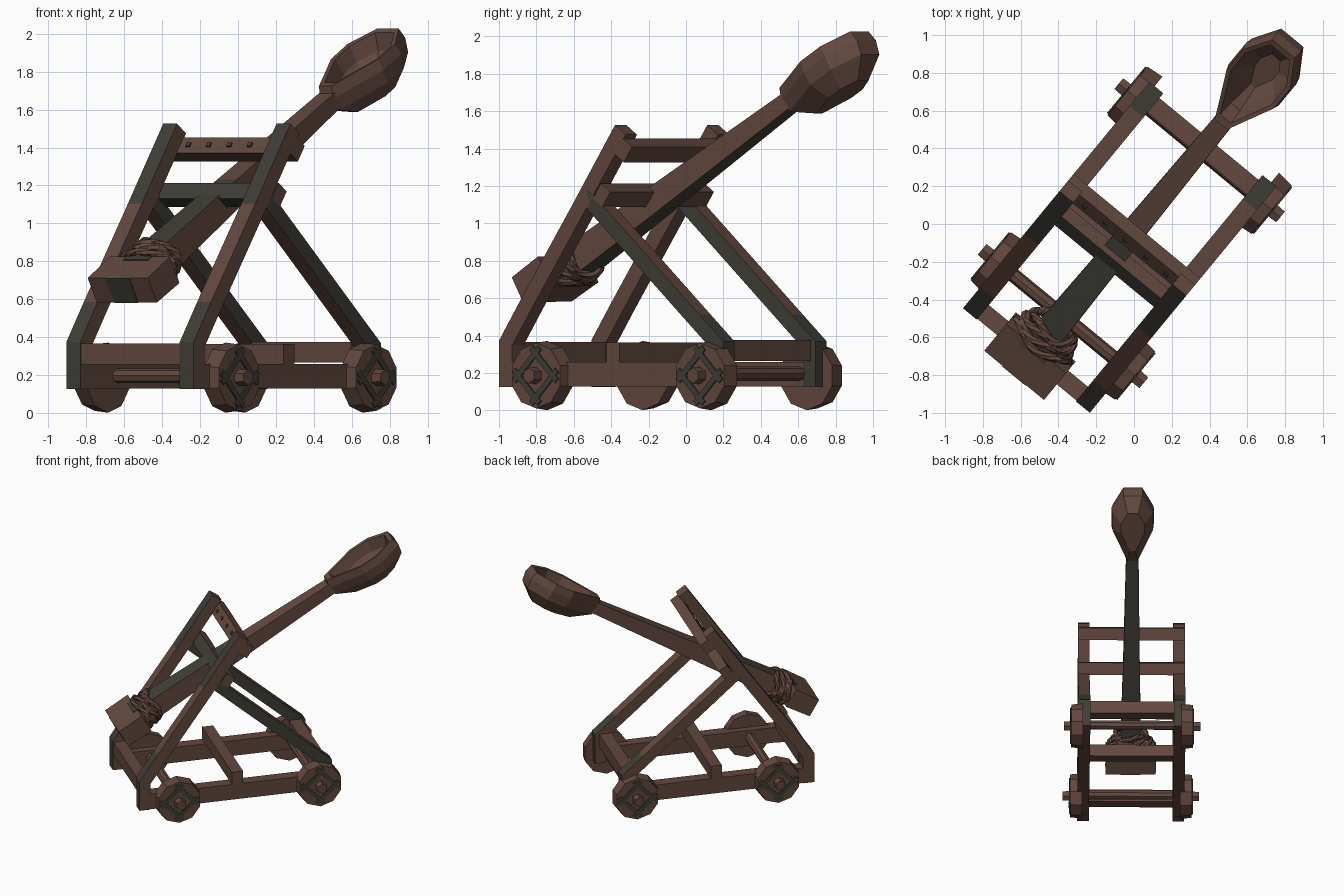
import bpy, bmesh
from math import sin, cos, pi, radians
from mathutils import Matrix, Vector

if "Cube" in bpy.data.objects:
    bpy.data.objects.remove(bpy.data.objects["Cube"])

# The machine is built along local x, then turned to its diagonal heading
PLACE = Matrix.Rotation(radians(50.5), 4, 'Z') @ Matrix.Translation((0, -0.02, 0))


def material(name, rgb):
    m = bpy.data.materials.new(name)
    m.use_nodes = True
    m.diffuse_color = (*rgb, 1)
    bsdf = m.node_tree.nodes["Principled BSDF"]
    bsdf.inputs["Base Color"].default_value = (*rgb, 1)
    bsdf.inputs["Roughness"].default_value = 0.9
    return m


MATS = [material("brown wood", (0.125, 0.065, 0.05)),
        material("dark olive wood", (0.05, 0.048, 0.037))]


def finish(name, bm, rule=None):
    """rule(centre, normal) is true where a face is dark."""
    bmesh.ops.recalc_face_normals(bm, faces=bm.faces)
    bm.normal_update()
    for f in bm.faces:
        f.material_index = int(bool(rule and rule(f.calc_center_median(), f.normal)))
    bm.transform(PLACE)
    me = bpy.data.meshes.new(name)
    bm.to_mesh(me)
    bm.free()
    for m in MATS:
        me.materials.append(m)
    ob = bpy.data.objects.new(name, me)
    bpy.context.collection.objects.link(ob)
    return ob


def loft(name, rings, rule=None):
    bm = bmesh.new()
    loops = [[bm.verts.new(p) for p in ring] for ring in rings]
    n = len(loops[0])
    for a, b in zip(loops, loops[1:]):
        for i in range(n):
            j = (i + 1) % n
            bm.faces.new((a[i], a[j], b[j], b[i]))
    bm.faces.new(loops[0])
    bm.faces.new(loops[-1])
    return finish(name, bm, rule)


def beam(name, path, depth, y0, y1, rule=None):
    """Square timber following an (x, z) path, with mitred bends."""
    pts = [Vector(p) for p in path]
    rings = []
    for i, p in enumerate(pts):
        d0 = (p - pts[i - 1]).normalized() if i else None
        d1 = (pts[i + 1] - p).normalized() if i + 1 < len(pts) else d0
        d0 = d0 or d1
        t = (d0 + d1).normalized()
        off = Vector((-t.y, t.x)) * depth / 2 / t.dot(d1)
        a, b = p + off, p - off
        rings.append([(a.x, y0, a.y), (a.x, y1, a.y), (b.x, y1, b.y), (b.x, y0, b.y)])
    return loft(name, rings, rule)


def cylinder(name, x, z, y0, y1, r0, r1, sides, rule=None):
    rings = [[(x + r * sin(2 * pi * i / sides), y, z - r * cos(2 * pi * i / sides))
              for i in range(sides)] for y, r in ((y0, r0), (y1, r1))]
    return loft(name, rings, rule)


IN, OUT = 0.34, 0.435      # inner and outer faces of the side frames


def post_dark(c, n):
    return n.x < -0.3 and (c.z < 0.56 or c.z > 1.08)


def brace_dark(c, n):
    return n.y < -0.9 or (n.x > 0.3 and c.z < 0.55)


# Side frames
for side, tag in ((1, "left"), (-1, "right")):
    y0, y1 = sorted((side * IN, side * OUT))
    beam(tag + "_rail", [(-0.84, 0.193), (0.56, 0.193)], 0.13, y0, y1)
    beam(tag + "_post", [(-0.875, 0.125), (-0.875, 0.36), (-0.738, 0.56),
                         (-0.371, 1.08), (-0.08, 1.5)], 0.09, y0, y1, post_dark)
    beam(tag + "_brace", [(0.59, 0.125), (0.59, 0.35), (0.44, 0.48), (-0.33, 1.15)],
         0.085, y0, y1, brace_dark)

# Cross beams resting on the rails
beam("front_cross_beam", [(-0.915, 0.31), (-0.82, 0.31)], 0.11, -IN, IN)
beam("middle_cross_beam", [(-0.175, 0.31), (-0.085, 0.31)], 0.105, -OUT, OUT)
beam("back_cross_beam", [(0.5, 0.32), (0.6, 0.32)], 0.11, -IN, IN)

# Bars behind the leaning posts
UP = Vector((0.57, 0.82)).normalized()
for name, centre, dark in (("lower_stop_bar", (-0.21, 1.15), True),
                           ("upper_stop_bar", (-0.06, 1.39), False)):
    c = Vector(centre)
    beam(name, [c - UP * 0.05, c + UP * 0.05], 0.08, -OUT, OUT,
         lambda p, n, d=dark: d and n.x < -0.5)

# Studs along the upper bar
face = Vector((-0.06, 1.39)) + Vector((-UP.y, UP.x)) * 0.041
for i in range(5):
    y = (i - 2) * 0.14
    beam(f"stud_{i + 1}", [face - UP * 0.012, face + UP * 0.012], 0.016,
         y - 0.014, y + 0.014, lambda p, n: True)

# Axles, wheels and hubs
AXLE_Z = 0.186
for x, end in ((-0.615, "front"), (0.522, "back")):
    cylinder(end + "_axle", x, AXLE_Z + 0.01, -0.42, 0.42, 0.038, 0.038, 8)
    for side, tag in ((1, "left"), (-1, "right")):
        label = f"{end}_{tag}"
        cylinder(label + "_wheel", x, AXLE_Z, side * 0.4, side * 0.495, 0.185, 0.175, 10)
        cylinder(label + "_hub", x, AXLE_Z, side * 0.49, side * 0.555, 0.045, 0.042, 6)
        # Diamond of four crossing slats
        y0, y1 = sorted((side * 0.49, side * 0.504))
        for k in range(4):
            a = pi / 4 + k * pi / 2
            out, along = Vector((cos(a), sin(a))), Vector((-sin(a), cos(a)))
            mid = Vector((x, AXLE_Z)) + out * 0.085
            beam(f"{label}_slat_{k + 1}", [mid - along * 0.125, mid + along * 0.125],
                 0.032, y0, y1, lambda p, n: True)

# Throwing arm: t runs along the arm, n across its top
SLOPE = radians(30.2)
NECK = Vector((0.74, 0, 1.65))
ALONG = Vector((cos(SLOPE), 0, sin(SLOPE)))
ACROSS = Vector((-sin(SLOPE), 0, cos(SLOPE)))


def on_arm(t, y, n):
    return NECK + ALONG * t + ACROSS * n + Vector((0, y, 0))


def arm_ring(t, w, h):
    return [on_arm(t, y * w, n * h) for y, n in ((-1, 1), (1, 1), (1, -1), (-1, -1))]


def arm_dark(c, n):
    up = n.dot(ACROSS)
    return up < -0.9 or (up > 0.9 and c.x < -0.2)


loft("throwing_arm", [arm_ring(-1.82, 0.085, 0.085), arm_ring(-0.95, 0.067, 0.068),
                      arm_ring(0.06, 0.05, 0.045)], arm_dark)

# Scoop: one outline stacked into an outer shell and an inner hollow
half = [(-0.02, 0.045), (0.1, 0.095), (0.28, 0.172), (0.45, 0.172), (0.62, 0.08)]
outline = half + [(t, -y) for t, y in reversed(half)]
levels = [(-0.155, 0.55), (-0.06, 0.95), (0.02, 1.0), (0.085, 0.94),
          (0.08, 0.82), (-0.01, 0.7), (-0.08, 0.35)]
loft("scoop", [[on_arm(0.34 + (t - 0.34) * s, y * s, n) for t, y in outline]
               for n, s in levels])

# Counterweight with a dark plate on its end
loft("counterweight", [arm_ring(-1.995, 0.205, 0.075), arm_ring(-1.78, 0.205, 0.08)])
loft("counterweight_plate", [arm_ring(-2.0, 0.08, 0.074), arm_ring(-1.99, 0.08, 0.074)],
     lambda c, n: True)

# Rope loops lashed around the arm
for k in range(4):
    rings = []
    steps = 28
    for i in range(steps + 1):
        a = 2 * pi * i / steps
        t = -1.76 + 0.035 * k + 0.018 * sin(3 * a + k * 1.7)
        ry, rn = 0.18 - 0.018 * k, 0.105 + 0.006 * sin(5 * a + k)
        mid = Vector((t, ry * cos(a), rn * sin(a)))
        out = Vector((0, cos(a), sin(a)))
        ring = []
        for j in range(6):
            b = 2 * pi * j / 6 + a * 2
            p = mid + (out * cos(b) + Vector((1, 0, 0)) * sin(b)) * 0.021
            ring.append(on_arm(*p))
        rings.append(ring)
    loft(f"rope_loop_{k + 1}", rings)
